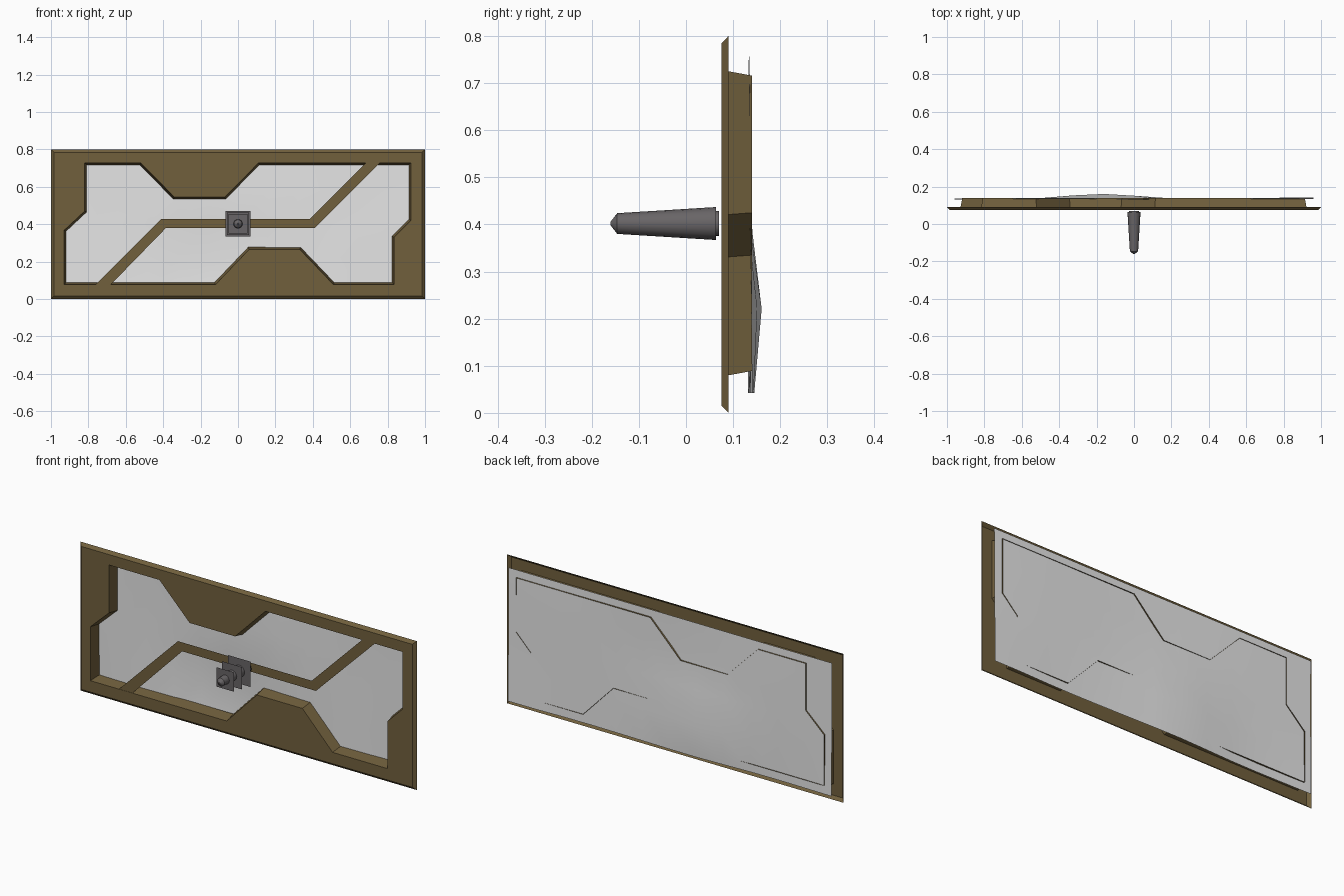
import bpy, bmesh, math
from mathutils import Vector

if "Cube" in bpy.data.objects:
    bpy.data.objects.remove(bpy.data.objects["Cube"])


def material(name, rgb):
    m = bpy.data.materials.new(name)
    m.diffuse_color = (*rgb, 1)
    m.use_nodes = True
    m.node_tree.nodes["Principled BSDF"].inputs["Base Color"].default_value = m.diffuse_color
    return m


BROWN = material("olive_brown", (0.165, 0.116, 0.046))
WHITE = material("pale_backing", (0.8, 0.8, 0.8))
GREY = material("dark_grey", (0.14, 0.13, 0.135))


def finish(bm, name, mat):
    me = bpy.data.meshes.new(name)
    bm.to_mesh(me)
    bm.free()
    me.materials.append(mat)
    ob = bpy.data.objects.new(name, me)
    bpy.context.collection.objects.link(ob)
    return ob


def ring(bm, pts, y):
    return [bm.verts.new((x, y, z)) for x, z in pts]


def bridge(bm, a, b):
    n = len(a)
    for i in range(n):
        bm.faces.new((a[i], a[(i + 1) % n], b[(i + 1) % n], b[i]))


def inset(pts, d):
    """Mitred inward offset of a clockwise outline."""
    out = []
    for i, p in enumerate(pts):
        p, q, r = Vector(p), Vector(pts[i - 1]), Vector(pts[(i + 1) % len(pts)])
        e, f = (p - q).normalized(), (r - p).normalized()
        n1, n2 = Vector((e.y, -e.x)), Vector((f.y, -f.x))
        out.append(tuple(p + (n1 + n2) * d / (1 + n1.dot(n2))))
    return out


# Frame: chamfered front shell with a cut-out and tapering inner walls
outer = [(-1, 0.8), (1, 0.8), (1, 0), (-1, 0)]
hole = [(-0.82, 0.728), (-0.52, 0.728), (-0.34, 0.545), (-0.07, 0.545),
        (0.11, 0.728), (0.925, 0.728), (0.925, 0.42), (0.835, 0.33),
        (0.835, 0.077), (0.51, 0.077), (0.33, 0.265), (0.06, 0.265),
        (-0.12, 0.077), (-0.93, 0.077), (-0.93, 0.367), (-0.82, 0.47)]
bm = bmesh.new()
rim_back = ring(bm, outer, 0.09)
rim_front = ring(bm, inset(outer, 0.016), 0.075)
hole_front = ring(bm, hole, 0.075)
hole_back = ring(bm, inset(hole, 0.012), 0.14)
loops = []
for r in (rim_front, hole_front):
    loops += [bm.edges.new((r[i - 1], r[i])) for i in range(len(r))]
fill = bmesh.ops.triangle_fill(bm, use_beauty=True, edges=loops)
front = [f for f in fill["geom"] if isinstance(f, bmesh.types.BMFace)]
bridge(bm, rim_back, rim_front)
bridge(bm, hole_front, hole_back)
bmesh.ops.recalc_face_normals(bm, faces=bm.faces)
if front[0].normal.y > 0:
    bmesh.ops.reverse_faces(bm, faces=bm.faces)
finish(bm, "frame", BROWN)

# Zigzag bar: flat strip across the opening
upper = [(-0.76, 0.077), (-0.41, 0.428), (0.385, 0.428), (0.685, 0.728)]
lower = [(-0.68, 0.077), (-0.385, 0.38), (0.41, 0.38), (0.76, 0.728)]
bm = bmesh.new()
a, b = ring(bm, upper, 0.076), ring(bm, lower, 0.076)
for i in range(3):
    bm.faces.new((a[i], b[i], b[i + 1], a[i + 1]))
finish(bm, "zigzag_bar", BROWN)


# Backing sheet: gently billowing surface behind the frame
def billow(x, z):
    y = 0.134 + 0.004 * math.sin(5 * x + 1) * math.cos(6 * z)
    y += 0.027 * math.exp(-((x + 0.18) / 0.26) ** 2 - ((z - 0.2) / 0.16) ** 2)
    y += 0.013 * math.exp(-((x - 0.85) / 0.25) ** 2 - ((z - 0.1) / 0.15) ** 2)
    return y


bm = bmesh.new()
NX, NZ = 12, 4
grid = []
for j in range(NZ + 1):
    z = 0.042 + 0.715 * j / NZ
    row = [-0.96 + 1.92 * i / NX for i in range(NX + 1)]
    grid.append([bm.verts.new((x, billow(x, z), z)) for x in row])
for j in range(NZ):
    for i in range(NX):
        f = bm.faces.new((grid[j][i], grid[j][i + 1], grid[j + 1][i + 1], grid[j + 1][i]))
        f.smooth = True
finish(bm, "backing_sheet", WHITE)

# Spike: turned profile along y, with a short collar behind it
SIDES = 16
profile = [(0.027, 0.070), (0.027, 0.064), (0.035, 0.064), (0.022, -0.146), (0.004, -0.16)]
bm = bmesh.new()
rings = []
for r, y in profile:
    angles = [2 * math.pi * k / SIDES for k in range(SIDES)]
    rings.append(ring(bm, [(r * math.cos(t), 0.402 + r * math.sin(t)) for t in angles], y))
for a, b in zip(rings, rings[1:]):
    bridge(bm, a, b)
bm.faces.new(rings[0])
bm.faces.new(rings[-1])
bmesh.ops.recalc_face_normals(bm, faces=bm.faces)
spike = finish(bm, "spike", GREY)
bpy.context.view_layer.objects.active = spike
spike.select_set(True)
bpy.ops.object.shade_smooth_by_angle(angle=math.radians(35))

# Square fins: paper-thin plates threaded on the spike
for k, (h, y) in enumerate([(0.068, 0.011), (0.06, -0.05), (0.052, -0.108)]):
    bm = bmesh.new()
    bm.faces.new(ring(bm, [(-h, 0.402 - h), (h, 0.402 - h), (h, 0.402 + h), (-h, 0.402 + h)], y))
    finish(bm, f"square_fin_{k + 1}", GREY)
